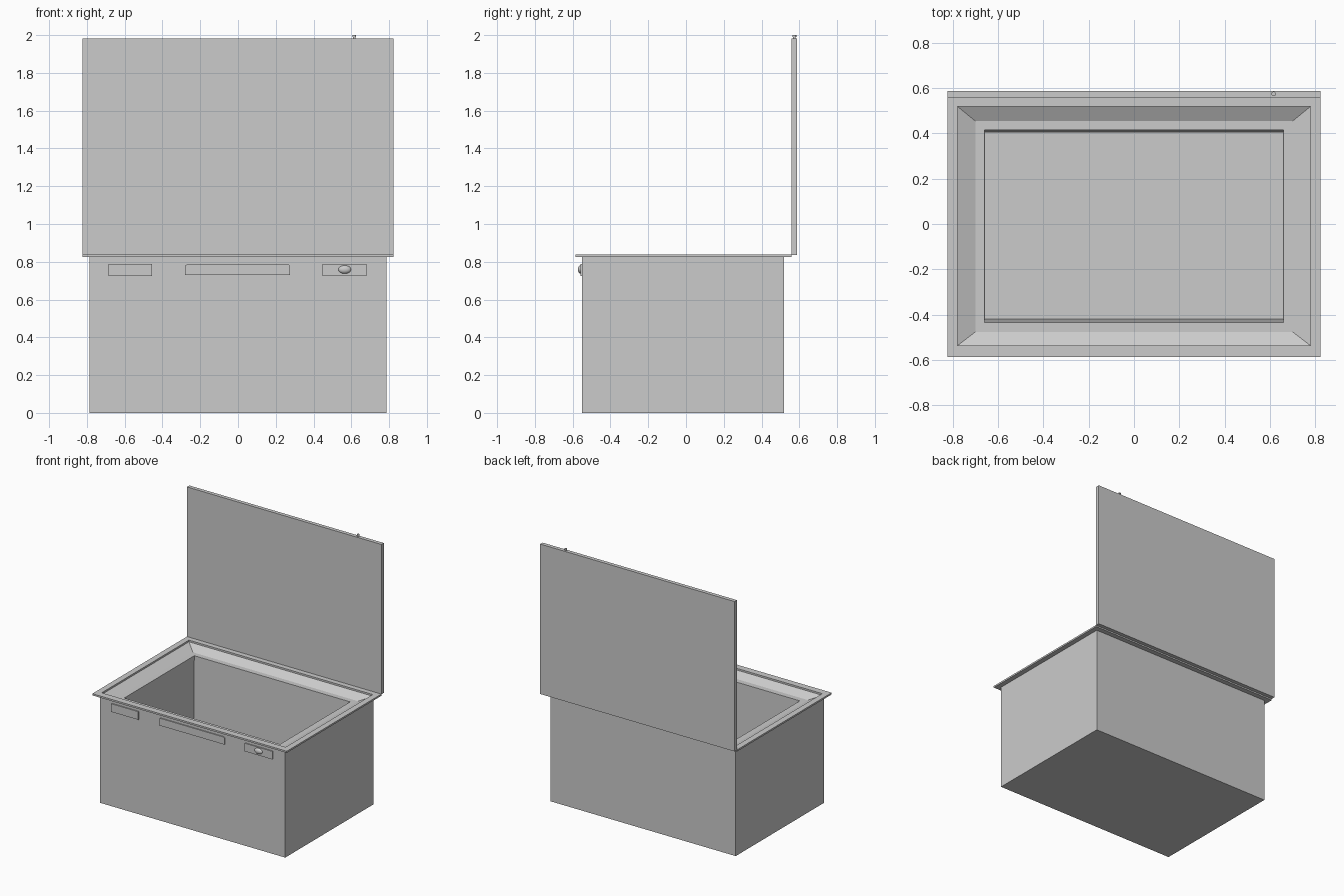
import bpy, bmesh, math
from mathutils import Matrix

if "Cube" in bpy.data.objects:
    bpy.data.objects.remove(bpy.data.objects["Cube"])


def finish(name, bm):
    bmesh.ops.recalc_face_normals(bm, faces=bm.faces)
    mesh = bpy.data.meshes.new(name)
    bm.to_mesh(mesh)
    bm.free()
    obj = bpy.data.objects.new(name, mesh)
    bpy.context.collection.objects.link(obj)
    return obj


def loft(name, sections, closed=False):
    """Join rectangles (half width, y front, y back, z) into one skin."""
    bm = bmesh.new()
    loops = [[bm.verts.new((x, y, z)) for x, y in ((-w, f), (w, f), (w, b), (-w, b))]
             for w, f, b, z in sections]
    pairs = list(zip(loops, loops[1:]))
    if closed:
        pairs.append((loops[-1], loops[0]))
    else:
        bm.faces.new(loops[0])
        bm.faces.new(loops[-1])
    for a, b in pairs:
        for i in range(4):
            j = (i + 1) % 4
            bm.faces.new((a[i], a[j], b[j], b[i]))
    return finish(name, bm)


def front_plate(name, outline, y_front, y_back):
    """Extrude an x-z outline along y."""
    bm = bmesh.new()
    face = bm.faces.new([bm.verts.new((x, y_front, z)) for x, z in outline])
    ext = bmesh.ops.extrude_face_region(bm, geom=[face])
    for v in ext["geom"]:
        if isinstance(v, bmesh.types.BMVert):
            v.co.y = y_back
    return finish(name, bm)


def rect(x0, x1, z0, z1):
    return [(x0, z0), (x1, z0), (x1, z1), (x0, z1)]


RIM_LOW, RIM_TOP = 0.825, 0.838

# Cabinet: outer walls, sloped mouth, ledge, inner walls and floor
loft("cabinet", [
    (0.785, -0.55, 0.52, 0.0),
    (0.785, -0.55, 0.52, RIM_LOW),
    (0.778, -0.536, 0.518, RIM_LOW),
    (0.70, -0.476, 0.454, 0.79),
    (0.66, -0.434, 0.414, 0.79),
    (0.658, -0.42, 0.404, 0.05),
])

# Flat rim around the opening
outer, inner = (0.823, -0.586, 0.558), (0.778, -0.536, 0.518)
loft("rim", [(*outer, RIM_LOW), (*outer, RIM_TOP), (*inner, RIM_TOP), (*inner, RIM_LOW)],
     closed=True)

# Open lid standing at the back
loft("lid", [(0.823, 0.558, 0.587, 0.836), (0.823, 0.558, 0.587, 1.983)])

# Front panels and handle with clipped upper corners
front_plate("left_panel", rect(-0.686, -0.454, 0.726, 0.788), -0.558, -0.545)
front_plate("control_panel", rect(0.447, 0.681, 0.726, 0.788), -0.558, -0.545)
front_plate("handle", [(-0.28, 0.731), (0.275, 0.731), (0.275, 0.78), (0.265, 0.787),
                       (-0.27, 0.787), (-0.28, 0.78)], -0.558, -0.545)

# Oval control knob, a flattened dome
bm = bmesh.new()
bmesh.ops.create_uvsphere(bm, u_segments=24, v_segments=12, radius=1,
                          matrix=Matrix.Translation((0.565, -0.556, 0.759))
                          @ Matrix.Diagonal((0.034, 0.017, 0.022, 1)))
for f in bm.faces:
    f.smooth = True
finish("knob", bm)

# Lid latch pin with a wider cap
for name, radius, z0, z1 in (("latch_pin", 0.007, 1.98, 1.992), ("latch_cap", 0.010, 1.991, 2.0)):
    bm = bmesh.new()
    bmesh.ops.create_cone(bm, cap_ends=True, segments=16, radius1=radius, radius2=radius,
                          depth=z1 - z0,
                          matrix=Matrix.Translation((0.616, 0.574, (z0 + z1) / 2)))
    finish(name, bm)
